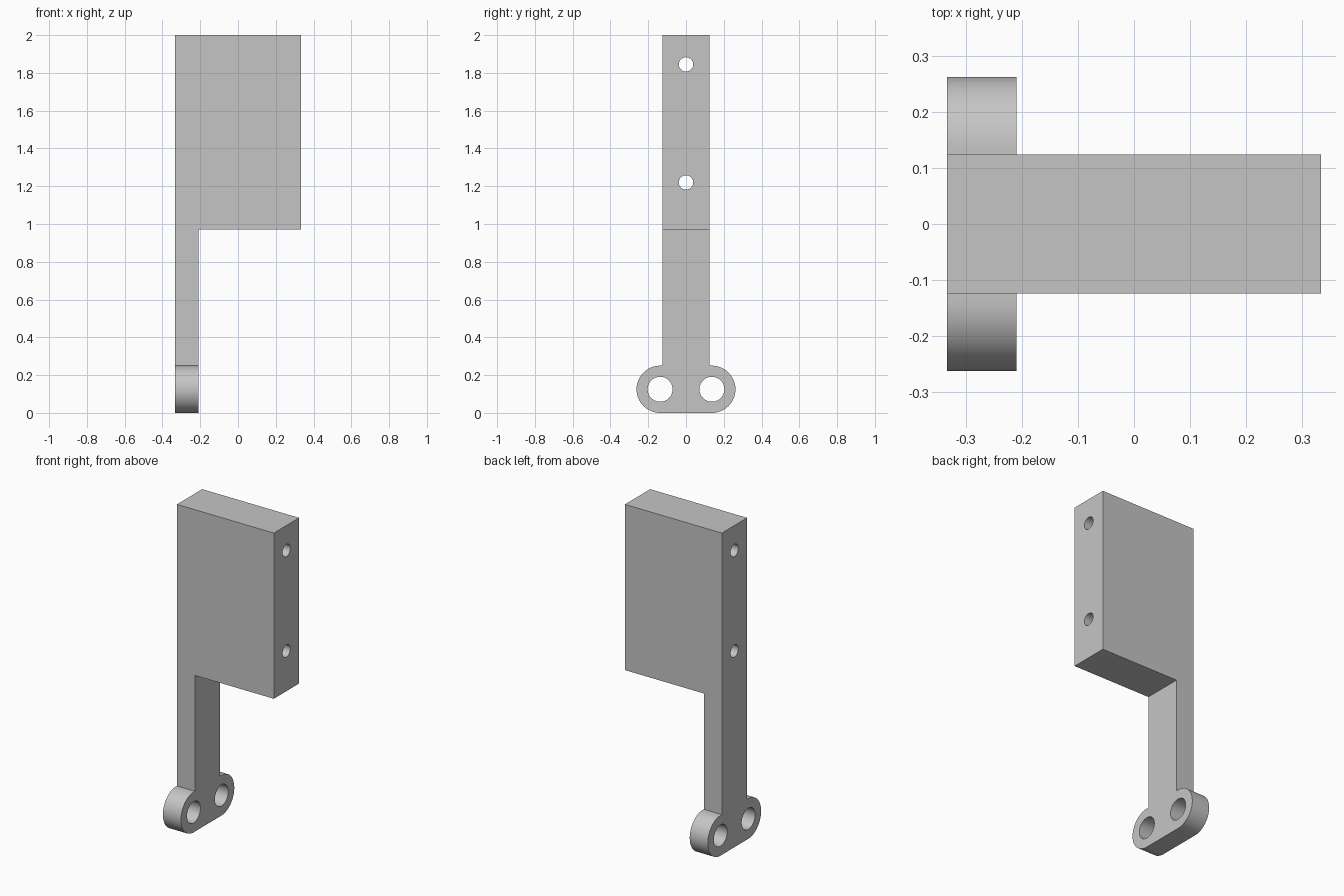
import bpy
import bmesh
from math import sin, cos, pi, radians

if "Cube" in bpy.data.objects:
    bpy.data.objects.remove(bpy.data.objects["Cube"], do_unlink=True)

HALF_X, HALF_Y, HEIGHT = 0.333, 0.124, 2.0
LEG_X, BLOCK_Z = -0.209, 0.97           # inner side of leg, underside of block
LUG_Y, LUG_R, LUG_HOLE_R = 0.137, 0.125, 0.066
PIN_R, PIN_HEIGHTS = 0.038, (1.22, 1.845)

grey = bpy.data.materials.new("plain grey")
grey.use_nodes = True
colour = (0.56, 0.56, 0.56, 1)
grey.diffuse_color = colour
grey.node_tree.nodes["Principled BSDF"].inputs["Base Color"].default_value = colour


def prism(name, outline, x0, x1):
    """Extrude a (y, z) outline along x."""
    bm = bmesh.new()
    face = bm.faces.new([bm.verts.new((x0, y, z)) for y, z in outline])
    new = bmesh.ops.extrude_face_region(bm, geom=[face])["geom"]
    bmesh.ops.translate(bm, vec=(x1 - x0, 0, 0),
                        verts=[v for v in new if isinstance(v, bmesh.types.BMVert)])
    bmesh.ops.recalc_face_normals(bm, faces=bm.faces)
    mesh = bpy.data.meshes.new(name)
    bm.to_mesh(mesh)
    bm.free()
    mesh.materials.append(grey)
    obj = bpy.data.objects.new(name, mesh)
    bpy.context.collection.objects.link(obj)
    return obj


def arc(y, z, r, start, end, steps):
    angles = [start + (end - start) * i / steps for i in range(steps + 1)]
    return [(y + r * cos(a), z + r * sin(a)) for a in angles]


def cut(target, cutter):
    cutter.hide_render = True
    mod = target.modifiers.new("cut", 'BOOLEAN')
    mod.operation = 'DIFFERENCE'
    mod.solver = 'EXACT'
    mod.object = cutter
    bpy.context.view_layer.objects.active = target
    bpy.ops.object.modifier_apply(modifier=mod.name)
    bpy.data.objects.remove(cutter, do_unlink=True)


# Full side outline: rounded foot lugs with the upright above
right_half = arc(LUG_Y, LUG_R, LUG_R, -pi / 2, pi / 2, 32)
right_half += [(HALF_Y, 2 * LUG_R), (HALF_Y, HEIGHT)]
outline = right_half + [(-y, z) for y, z in reversed(right_half)]
bracket = prism("bracket", outline, -HALF_X, HALF_X)

# Clear the space under the block, leaving the thin leg and foot
clearance = [(-1, -1), (1, -1), (1, BLOCK_Z), (-1, BLOCK_Z)]
cut(bracket, prism("clearance_cutter", clearance, LEG_X, 1))

# Foot holes and the long pin holes through the block
holes = [(side * LUG_Y, LUG_R, LUG_HOLE_R) for side in (-1, 1)]
holes += [(0, z, PIN_R) for z in PIN_HEIGHTS]
for y, z, r in holes:
    circle = arc(y, z, r, 0, 2 * pi, 48)[:-1]
    cut(bracket, prism("hole_cutter", circle, -1, 1))

# Smooth the round walls, keep the edges crisp
bpy.ops.object.select_all(action='DESELECT')
bracket.select_set(True)
bpy.context.view_layer.objects.active = bracket
bpy.ops.object.shade_smooth_by_angle(angle=radians(30))
